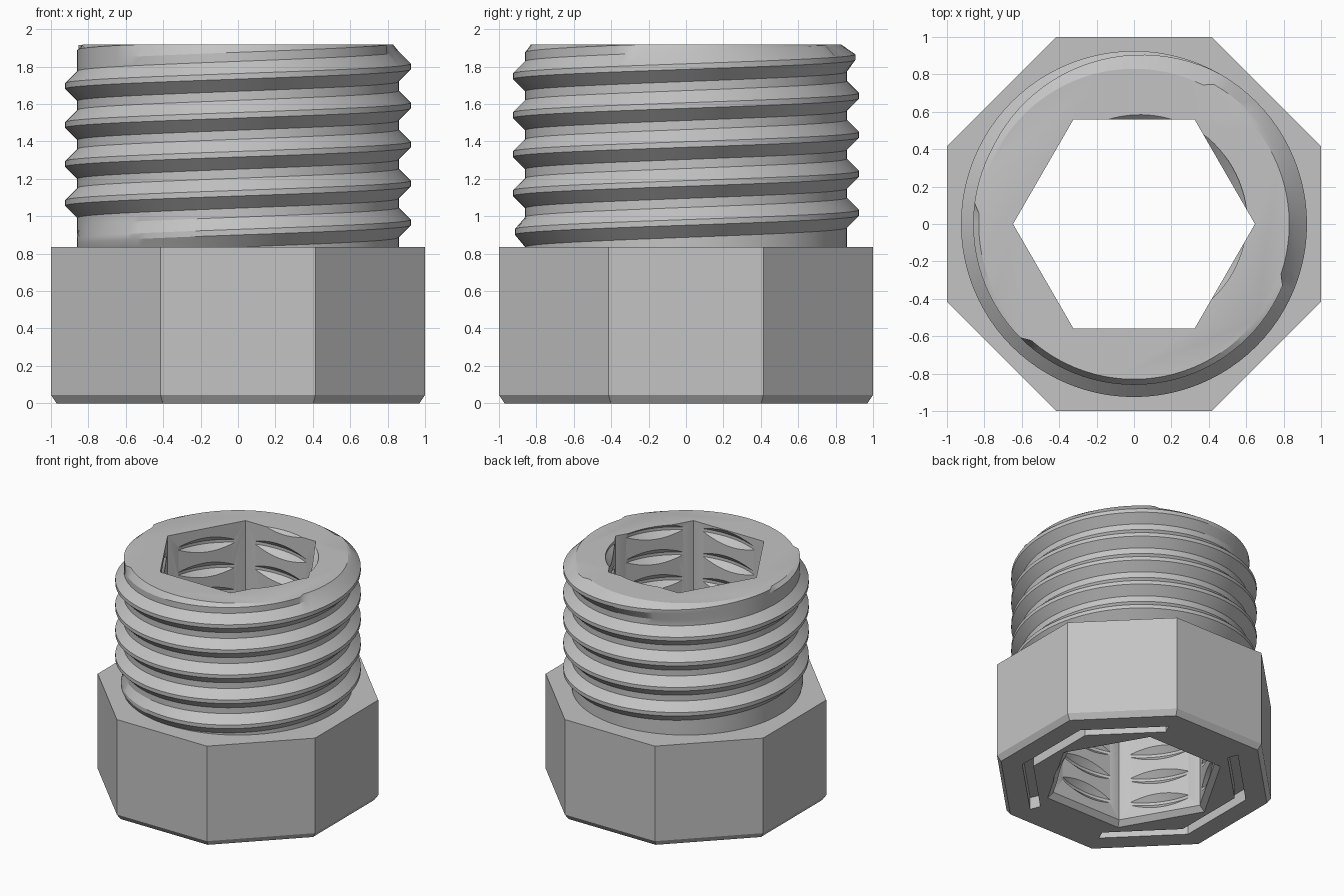
import bpy, bmesh, math

TAU = 2 * math.pi
PITCH = 0.2083
BASE_H, TOP = 0.835, 1.917

cube = bpy.data.objects.get("Cube")
if cube:
    bpy.data.objects.remove(cube)

steel = bpy.data.materials.new("plain grey")
steel.use_nodes = True
GREY = (0.55, 0.55, 0.55, 1)
steel.diffuse_color = GREY
steel.node_tree.nodes["Principled BSDF"].inputs["Base Color"].default_value = GREY


def finish(name, bm):
    bmesh.ops.remove_doubles(bm, verts=bm.verts, dist=1e-5)
    bmesh.ops.recalc_face_normals(bm, faces=bm.faces)
    mesh = bpy.data.meshes.new(name)
    bm.to_mesh(mesh)
    bm.free()
    mesh.materials.append(steel)
    ob = bpy.data.objects.new(name, mesh)
    bpy.context.collection.objects.link(ob)
    return ob


def prism(name, sides, turn, rings):
    """Stacked polygons; rings are (distance across to a flat, z)."""
    bm = bmesh.new()
    loops = []
    for apothem, z in rings:
        r = apothem / math.cos(math.pi / sides)
        loops.append([bm.verts.new((r * math.cos(turn + TAU * i / sides),
                                    r * math.sin(turn + TAU * i / sides), z))
                      for i in range(sides)])
    for a, b in zip(loops, loops[1:]):
        for i in range(sides):
            j = (i + 1) % sides
            bm.faces.new((a[i], a[j], b[j], b[i]))
    bm.faces.new(loops[0])
    bm.faces.new(loops[-1])
    return finish(name, bm)


def screw(name, root, crest, profile, z0, low, high, turns, fade, n=96):
    """Right-handed threaded rod; low and high are (end radius, z)."""
    bm = bmesh.new()
    cols = []
    for i in range(n):
        col = []
        for k in range(turns[0], turns[1] + 1):
            t = k + i / n
            for dz, h in profile:
                z = z0 + PITCH * t + dz
                r = root + (crest - root) * h * fade(t)
                if z <= low[1]:
                    r, z = low
                elif z >= high[1]:
                    r, z = high
                a = TAU * i / n
                col.append(bm.verts.new((r * math.cos(a), r * math.sin(a), z)))
        cols.append(col)
    step, count = len(profile), len(cols[0])
    for i in range(n):
        shift = step if i == n - 1 else 0
        a, b = cols[i], cols[(i + 1) % n]
        for j in range(count - 1 - shift):
            bm.faces.new((a[j], b[j + shift], b[j + shift + 1], a[j + 1]))
    # drop the collapsed rows at both ends, then cap
    bmesh.ops.remove_doubles(bm, verts=bm.verts, dist=1e-5)
    bmesh.ops.dissolve_degenerate(bm, dist=1e-5, edges=bm.edges)
    bmesh.ops.holes_fill(bm, edges=[e for e in bm.edges if e.is_boundary], sides=0)
    return finish(name, bm)


def slot(name, start):
    """Channel that follows three sides of an octagon."""
    bm = bmesh.new()
    k = math.cos(math.pi / 8)
    pts = []
    for apothem, order in ((0.735, range(4)), (0.815, reversed(range(4)))):
        for i in order:
            a = start + i * TAU / 8
            pts.append((apothem / k * math.cos(a), apothem / k * math.sin(a)))
    face = bm.faces.new([bm.verts.new((x, y, -0.05)) for x, y in pts])
    up = bmesh.ops.extrude_face_region(bm, geom=[face])["geom"]
    bmesh.ops.translate(bm, vec=(0, 0, 0.15),
                        verts=[v for v in up if isinstance(v, bmesh.types.BMVert)])
    return finish(name, bm)


def combine(target, tool, operation):
    tool.hide_render = True
    mod = target.modifiers.new(tool.name, 'BOOLEAN')
    mod.operation = operation
    mod.solver = 'EXACT'
    mod.object = tool
    bpy.context.view_layer.objects.active = target
    bpy.ops.object.modifier_apply(modifier=mod.name)
    bpy.data.objects.remove(tool)


def runout(t):
    """Thread height, fading at its first and last turn."""
    return max(0, min(1, (t + 0.5) / 0.3, (4.42 - t) / 0.25))


# Octagonal head with a chamfered lower edge
body = prism("threaded_fitting", 8, TAU / 16, [(0.97, 0), (1, 0.045), (1, BASE_H)])

# Outer thread
ridge = [(-0.08, 0), (-0.015, 1), (0.015, 1), (0.08, 0)]
thread = screw("outer_thread", 0.86, 0.925, ridge, 0.967,
               (0.86, BASE_H - 0.03), (0.83, TOP), (-3, 7), runout)
combine(body, thread, 'UNION')

# Hexagonal bore, flared at the bottom
bore = prism("hex_bore", 6, 0, [(0.65, -0.05), (0.56, 0.04), (0.56, 2.1)])
combine(body, bore, 'DIFFERENCE')

# Inner thread, which bites into the middle of each bore wall
groove = [(-0.1, 0), (-0.012, 1), (0.012, 1), (0.1, 0)]
tap = screw("inner_thread", 0.52, 0.607, groove, 0.026,
            (0.52, -0.3), (0.52, 2.2), (-4, 13), lambda t: 1)
combine(body, tap, 'DIFFERENCE')

# Two channels in the underside
for side, start in (("left", -3), ("right", 5)):
    combine(body, slot(side + "_slot", start * TAU / 16), 'DIFFERENCE')

bpy.ops.object.select_all(action='DESELECT')
body.select_set(True)
bpy.context.view_layer.objects.active = body
bpy.ops.object.shade_smooth_by_angle(angle=math.radians(25))
